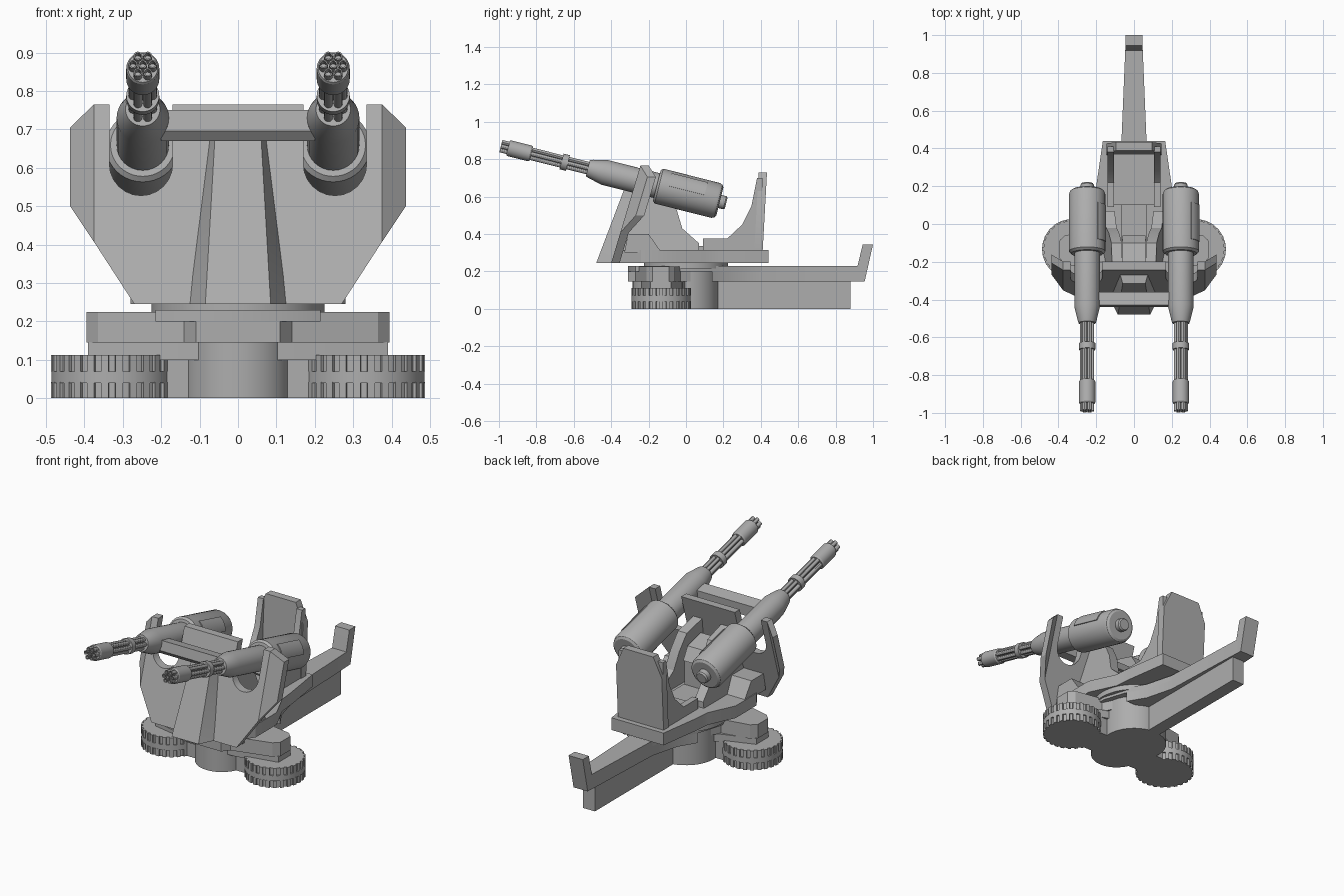
import bpy, bmesh, math
from mathutils import Matrix, Vector

if "Cube" in bpy.data.objects:
    bpy.data.objects.remove(bpy.data.objects["Cube"], do_unlink=True)

grey = bpy.data.materials.new("plain_grey")
grey.use_nodes = True
grey.diffuse_color = (0.42, 0.42, 0.42, 1)
grey.node_tree.nodes["Principled BSDF"].inputs["Base Color"].default_value = (0.42, 0.42, 0.42, 1)
parts = []


def finish(name, bm, matrix=None):
    bmesh.ops.recalc_face_normals(bm, faces=bm.faces)
    if matrix:
        bm.transform(matrix)
    mesh = bpy.data.meshes.new(name)
    bm.to_mesh(mesh)
    bm.free()
    mesh.materials.append(grey)
    ob = bpy.data.objects.new(name, mesh)
    bpy.context.collection.objects.link(ob)
    parts.append(ob)
    return ob


def prism(name, pts, lo, hi, axis="z", matrix=None, warp=None):
    """Extrude a 2D outline along an axis: z takes (x, y), x takes (y, z), y takes (x, z)."""
    place = {"z": lambda a, b, c: (a, b, c),
             "x": lambda a, b, c: (c, a, b),
             "y": lambda a, b, c: (a, c, b)}[axis]
    bm = bmesh.new()
    rings = []
    for c in (lo, hi):
        ring = []
        for a, b in pts:
            co = Vector(place(a, b, c))
            if warp:
                co += Vector(warp(co))
            ring.append(bm.verts.new(co))
        rings.append(ring)
        bm.faces.new(ring)
    for i in range(len(pts)):
        j = (i + 1) % len(pts)
        bm.faces.new((rings[0][i], rings[0][j], rings[1][j], rings[1][i]))
    return finish(name, bm, matrix)


def box(name, x0, x1, y0, y1, z0, z1):
    return prism(name, [(x0, y0), (x1, y0), (x1, y1), (x0, y1)], z0, z1)


def lathe(name, profile, matrix, seg=32):
    """Revolve (radius, height) points around local z."""
    bm = bmesh.new()
    verts = [bm.verts.new((r, 0, h)) for r, h in profile]
    edges = [bm.edges.new(pair) for pair in zip(verts, verts[1:])]
    bmesh.ops.spin(bm, geom=verts + edges, cent=(0, 0, 0), axis=(0, 0, 1),
                   angle=math.tau, steps=seg, use_duplicate=False)
    bmesh.ops.remove_doubles(bm, verts=bm.verts, dist=0.0001)
    return finish(name, bm, matrix)


def hull(name, pts):
    bm = bmesh.new()
    for p in pts:
        bm.verts.new(p)
    bmesh.ops.convex_hull(bm, input=bm.verts)
    return finish(name, bm)


def both(pts):
    """Complete a right-hand half outline with its mirror image."""
    return pts + [(-x, y) for x, y in reversed(pts)]


def at(x, y, z):
    return Matrix.Translation((x, y, z))


def drum(name, r, z0, z1, y=0):
    return lathe(name, [(0, z0), (r, z0), (r, z1), (0, z1)], at(0, y, 0), 48)


# Fixed base: centre drum, rounded nose, bridge to the wheels, wheel arms
drum("base_drum", 0.175, 0, 0.23)
drum("base_nose", 0.14, 0, 0.2, -0.145)
box("wheel_bridge", -0.22, 0.22, -0.2, -0.02, 0, 0.146)
prism("base_deck", both([(0.11, -0.31), (0.215, -0.27), (0.215, 0.0), (0.17, 0.14),
                         (0.11, 0.24), (0.068, 0.4)]), 0.2, 0.23)
prism("wheel_arms", both([(0.11, -0.31), (0.14, -0.27), (0.365, -0.21), (0.395, -0.18),
                          (0.395, -0.09), (0.365, -0.06), (0.2, -0.03), (0.16, 0.05)]), 0.145, 0.225)
prism("arm_underside", both([(0.14, -0.24), (0.39, -0.19), (0.39, -0.08), (0.16, 0.0)]), 0.1, 0.146)

# Trail with raised end
prism("trail_top", both([(0.17, 0.14), (0.11, 0.24), (0.068, 0.4), (0.046, 0.93)]), 0.145, 0.23)
box("trail_beam", -0.038, 0.038, 0.1, 0.88, 0, 0.15)
prism("trail_end", [(0.9, 0.145), (0.955, 0.145), (1.0, 0.345), (0.945, 0.345), (0.915, 0.22)],
      -0.045, 0.045, "x")

# Flat wheels with two rows of tread blocks
TREADS = 26
for side, label in ((1, "left"), (-1, "right")):
    centre = at(side * 0.328, -0.133, 0)
    lathe(label + "_wheel", [(0, 0), (0.15, 0), (0.15, 0.04), (0.158, 0.04), (0.158, 0.07),
                             (0.15, 0.07), (0.15, 0.112), (0, 0.112)], centre, 52)
    for row in (0, 0.07):
        bm = bmesh.new()
        for i in range(TREADS):
            m = (Matrix.Rotation(math.tau * i / TREADS, 4, "Z") @ at(0.151, 0, row + 0.021)
                 @ Matrix.Diagonal((0.015, 0.02, 0.042, 1)))
            bmesh.ops.create_cube(bm, size=1, matrix=m)
        finish(label + "_wheel_treads", bm, centre)

# Rotating platform
drum("turntable", 0.225, 0.215, 0.247)
prism("platform", both([(0.2, -0.36), (0.28, -0.24), (0.28, -0.05), (0.21, 0.1),
                        (0.2, 0.2), (0.165, 0.44)]), 0.245, 0.315)
for s, label in ((1, "left"), (-1, "right")):
    prism(label + "_side_box", [(-0.33, 0.3), (-0.31, 0.4), (-0.2, 0.4), (-0.13, 0.3)],
          s * 0.13, s * 0.275, "x")
    # Cradle plates lean inward toward the top
    prism(label + "_cradle", [(-0.34, 0.3), (-0.25, 0.66), (-0.1, 0.62), (-0.05, 0.53), (-0.02, 0.43),
                              (0.07, 0.35), (0.07, 0.3)], s * 0.11, s * 0.165, "x",
          warp=lambda co: (-s * (co.z - 0.3) * 0.14, 0, 0))
    prism(label + "_seat_wing", [(0.09, 0.3), (0.09, 0.375), (0.22, 0.375), (0.3, 0.45),
                                 (0.35, 0.55), (0.38, 0.7), (0.41, 0.7), (0.41, 0.3)],
          s * 0.105, s * 0.14, "x")

# Operator seat, leaning backrest and controls
box("seat", -0.105, 0.105, 0.1, 0.39, 0.31, 0.345)
prism("backrest", both([(0.145, 0.31), (0.145, 0.62), (0.095, 0.73)]), 0.365, 0.41, "y",
      warp=lambda co: (0, (co.z - 0.31) * 0.055, 0))
box("foot_plate", -0.07, 0.07, -0.08, 0.1, 0.31, 0.335)
box("control_column", -0.065, 0.065, -0.2, -0.08, 0.31, 0.5)
prism("control_head", [(-0.24, 0.5), (-0.22, 0.58), (-0.1, 0.55), (-0.06, 0.48)], -0.06, 0.06, "x")

# Sloping shield with rounded gun slots and swept wings
GUN_X = 0.248


def slope(co):
    return (0, -0.40 + (co.z - 0.245) * 0.3 + max(0, abs(co.x) - 0.375) * 0.9, 0)


slot = [(0.2525 + 0.0825 * math.cos(a), 0.61 - 0.0825 * math.sin(a))
        for a in (math.pi * i / 12 for i in range(13))]
prism("shield", both([(0.27, 0.245), (0.375, 0.407), (0.375, 0.765), (0.335, 0.765)]
                     + slot + [(0.17, 0.765)]), 0, 0.045, "y", warp=slope)
for s, label in ((1, "left"), (-1, "right")):
    prism(label + "_shield_wing", [(s * x, z) for x, z in
                                   [(0.375, 0.407), (0.437, 0.5), (0.437, 0.705), (0.375, 0.765)]],
          0, 0.045, "y", warp=slope)
hull("shield_ridge", [(s * x, y, z) for s in (1, -1) for x, y, z in
                      [(0.13, -0.39, 0.245), (0.085, -0.48, 0.245),
                       (0.075, -0.26, 0.68), (0.06, -0.315, 0.68)]])
prism("gun_crossbar", [(-0.42, 0.67), (-0.44, 0.695), (-0.43, 0.75), (-0.36, 0.735), (-0.365, 0.67)],
      -0.2, 0.2, "x")

# Twin rotary guns, local z running from muzzle to rear
tilt = Matrix.Rotation(math.radians(-104.2), 4, "X")
for s, label in ((1, "left"), (-1, "right")):
    aim = at(s * GUN_X, -0.99, 0.87) @ tilt
    spots = [(0, 0)] + [(0.0255 * math.cos(math.pi * i / 3), 0.0255 * math.sin(math.pi * i / 3))
                        for i in range(6)]
    for x, y in spots:
        lathe(label + "_barrel", [(0, 0.03), (0.008, 0.03), (0.008, 0), (0.0115, 0),
                                  (0.0115, 0.5), (0, 0.5)], aim @ at(x, y, 0), 12)
    lathe(label + "_muzzle_sleeve", [(0, 0.04), (0.039, 0.04), (0.043, 0.046), (0.043, 0.16),
                                     (0.038, 0.168), (0, 0.168)], aim)
    lathe(label + "_barrel_collar", [(0, 0.335), (0.043, 0.335), (0.043, 0.37), (0, 0.37)], aim)
    lathe(label + "_gun_body", [(0, 0.48), (0.045, 0.48), (0.05, 0.495), (0.068, 0.57),
                                (0.068, 0.87), (0, 0.87)], aim)
    lathe(label + "_gun_drum", [(0, 0.86), (0.084, 0.86), (0.096, 0.872), (0.096, 1.185),
                                (0.09, 1.2), (0.078, 1.208), (0, 1.208)], aim, 40)
    lathe(label + "_rear_knob", [(0, 1.2), (0.036, 1.2), (0.036, 1.235), (0.03, 1.243), (0, 1.243)], aim, 20)
    arc = [math.radians(-8 - 6 * i) for i in range(9)]
    panel = [(0.101 * math.cos(a), 0.101 * math.sin(a)) for a in arc]
    panel += [(0.09 * math.cos(a), 0.09 * math.sin(a)) for a in reversed(arc)]
    prism(label + "_drum_panel", panel, 0.92, 1.12, "z", aim)

# Smooth the round parts, keep hard edges
bpy.ops.object.select_all(action="DESELECT")
for ob in parts:
    ob.select_set(True)
bpy.context.view_layer.objects.active = parts[0]
bpy.ops.object.shade_smooth_by_angle(angle=math.radians(30))
